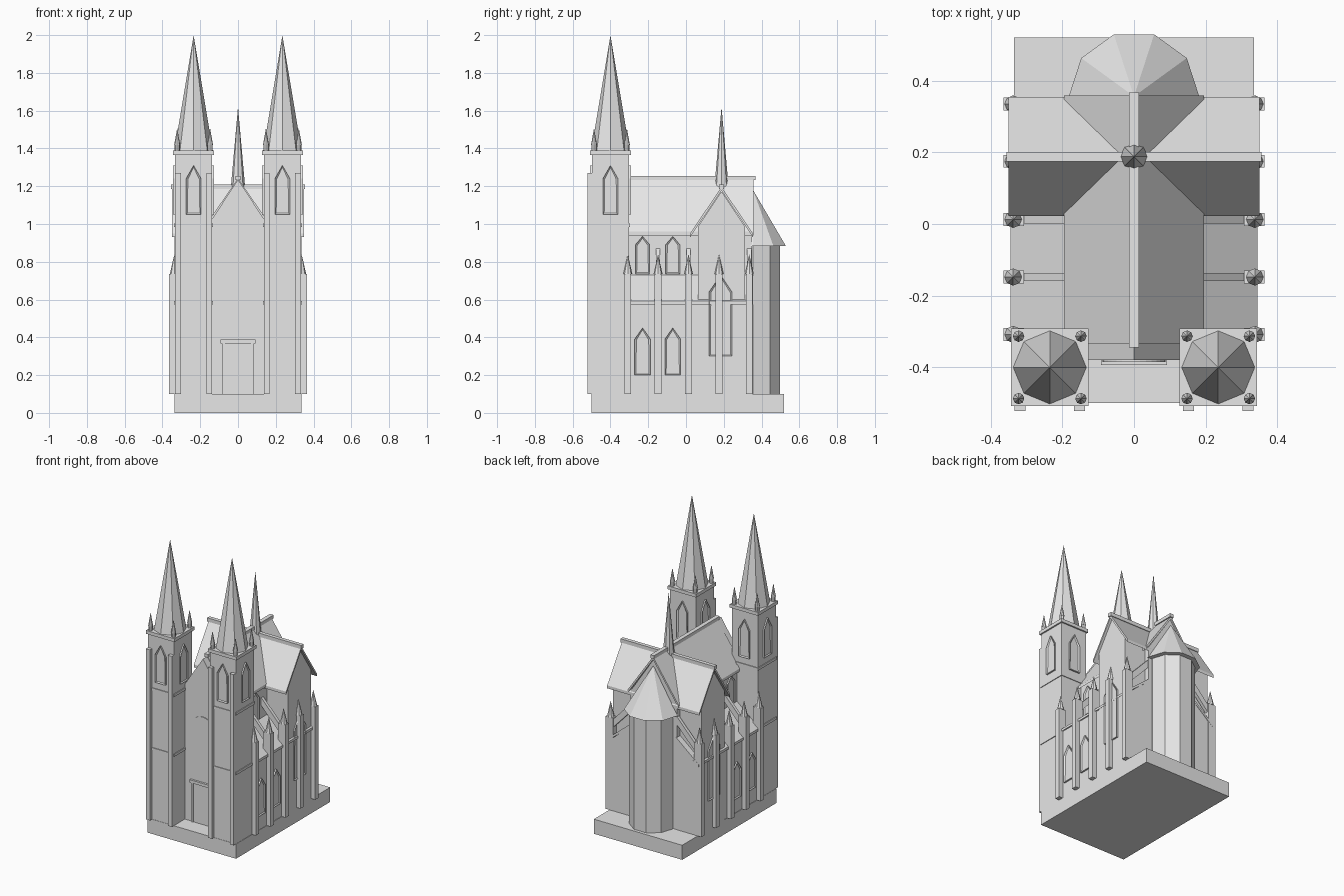
import bpy, bmesh, math
from mathutils import Vector

if "Cube" in bpy.data.objects:
    bpy.data.objects.remove(bpy.data.objects["Cube"])

stone = bpy.data.materials.new("pale_grey_stone")
stone.use_nodes = True
colour = (0.8, 0.8, 0.8, 1)
stone.diffuse_color = colour
stone.node_tree.nodes["Principled BSDF"].inputs["Base Color"].default_value = colour


def finish(name, bm):
    bmesh.ops.recalc_face_normals(bm, faces=bm.faces)
    mesh = bpy.data.meshes.new(name)
    bm.to_mesh(mesh)
    bm.free()
    mesh.materials.append(stone)
    obj = bpy.data.objects.new(name, mesh)
    bpy.context.collection.objects.link(obj)
    return obj


def box(name, x, y, z):
    """Box from (low, high) pairs."""
    bm = bmesh.new()
    bmesh.ops.create_cube(bm, size=1)
    for v in bm.verts:
        v.co = Vector([(a + b) / 2 + c * (b - a) for (a, b), c in zip((x, y, z), v.co)])
    return finish(name, bm)


def prism(name, profile, axis, lo, hi, inset=0):
    """Extrude a (side, height) profile along x or y, optionally with recessed ends."""
    bm = bmesh.new()

    def place(u, z, d):
        return bm.verts.new((d, u, z) if axis == "x" else (u, d, z))
    a = [place(u, z, lo) for u, z in profile]
    b = [place(u, z, hi) for u, z in profile]
    n = len(profile)
    ends = [bm.faces.new(a), bm.faces.new(b[::-1])]
    for i in range(n):
        j = (i + 1) % n
        bm.faces.new((a[i], b[i], b[j], a[j]))
    bmesh.ops.recalc_face_normals(bm, faces=bm.faces)
    if inset:
        for f in ends:
            bmesh.ops.inset_region(bm, faces=[f], thickness=inset, depth=-0.006)
    return finish(name, bm)


def spire(name, x, y, z, r, height, sides=8, r_top=0, turn=0):
    bm = bmesh.new()
    bmesh.ops.create_cone(bm, cap_ends=True, segments=sides, radius1=r, radius2=r_top, depth=height)
    bmesh.ops.remove_doubles(bm, verts=bm.verts, dist=1e-5)
    # put a corner on the +x axis, then turn
    first = max(bm.verts, key=lambda v: v.co.xy.length).co
    spin = turn - math.atan2(first.y, first.x)
    c, s = math.cos(spin), math.sin(spin)
    for v in bm.verts:
        px, py, pz = v.co
        v.co = (px * c - py * s + x, px * s + py * c + y, pz + z + height / 2)
    return finish(name, bm)


def lancet(name, axis, centre, width, z0, spring, top, lo, hi):
    w = width / 2
    pts = [(centre - w, z0), (centre + w, z0), (centre + w, spring), (centre, top), (centre - w, spring)]
    return prism(name, pts, axis, lo, hi, inset=0.01)


def gable(name, axis, centre, half, z0, shoulder, apex, lo, hi):
    pts = [(centre - half, z0), (centre + half, z0), (centre + half, shoulder),
           (centre, apex), (centre - half, shoulder)]
    return prism(name, pts, axis, lo, hi)


def roof(name, axis, centre, half, eave, ridge, lo, hi, t=0.02):
    pts = [(centre - half, eave), (centre, ridge), (centre + half, eave),
           (centre + half, eave - t), (centre, ridge - t), (centre - half, eave - t)]
    return prism(name, pts, axis, lo, hi)


# Plinth
box("plinth", (-0.335, 0.335), (-0.5, 0.52), (0, 0.1))

# Nave and its roof
gable("nave", "y", 0, 0.175, 0.1, 0.96, 1.22, -0.34, 0.35)
roof("nave_roof", "y", 0, 0.195, 0.96, 1.242, -0.335, 0.358)
box("nave_ridge", (-0.014, 0.014), (-0.345, 0.367), (1.232, 1.255))

# Front wall with portal and round window
gable("front_wall", "y", 0, 0.145, 0.1, 1.015, 1.235, -0.38, -0.33)
box("portal_lintel", (-0.092, 0.092), (-0.394, -0.37), (0.368, 0.388))
for s in (-1, 1):
    box("portal_jamb", sorted((s * 0.085, s * 0.07)), (-0.389, -0.37), (0.1, 0.37))
box("portal_door", (-0.07, 0.07), (-0.383, -0.37), (0.1, 0.37))
ring = [(0.088 * math.cos(k * math.tau / 32), 0.75 + 0.088 * math.sin(k * math.tau / 32)) for k in range(32)]
prism("round_window", ring, "y", -0.385, -0.37)

# Transept, running across the nave
ty = 0.188
gable("transept", "x", ty, 0.125, 0.1, 0.985, 1.172, -0.335, 0.335)
roof("transept_roof", "x", ty, 0.166, 0.95, 1.197, -0.35, 0.35)
box("transept_ridge", (-0.356, 0.356), (ty - 0.013, ty + 0.013), (1.185, 1.21))

# Crossing spire
spire("crossing_spire", 0, ty, 1.17, 0.04, 0.45)

# Apse
spire("apse_wall", 0, 0.356, 0.1, 0.15, 0.79, 10, 0.15)
spire("apse_roof", 0, 0.356, 0.883, 0.182, 0.295, 10)

piers = [-0.308, -0.148, 0.013, 0.175, 0.335]
for s in (-1, 1):
    def span(a, b):
        return sorted((s * a, s * b))

    # Aisle with lean-to roof and cornice
    aisle = [(0.17, 0.1), (0.332, 0.1), (0.332, 0.58), (0.17, 0.72)]
    prism("aisle", [(s * x, z) for x, z in aisle], "y", -0.31, 0.352)
    slab = [(0.17, 0.735), (0.344, 0.592), (0.344, 0.575), (0.17, 0.715)]
    prism("aisle_roof", [(s * x, z) for x, z in slab], "y", -0.31, 0.354)

    # Aisle and clerestory windows
    for y in (-0.23, -0.07):
        lancet("aisle_window", "x", y, 0.084, 0.2, 0.39, 0.45, *span(0.32, 0.342))
        lancet("clerestory_window", "x", y, 0.076, 0.735, 0.89, 0.935, *span(0.165, 0.185))
    lancet("transept_window", "x", 0.183, 0.122, 0.3, 0.64, 0.73, *span(0.325, 0.345))

    # Piers with pinnacles
    for y in piers:
        box("pier", span(0.307, 0.364), (y - 0.018, y + 0.018), (0.1, 0.735))
        spire("pier_pinnacle", s * 0.337, y, 0.735, 0.024, 0.105)

    # Flying buttresses
    arm = [(0.325, 0.655), (0.325, 0.71), (0.17, 0.875), (0.17, 0.82)]
    for y in (piers[1], piers[2], piers[4]):
        prism("flying_buttress", [(s * x, z) for x, z in arm], "y", y - 0.011, y + 0.011)

    # Tower with string courses and cornice
    cx, cy = s * 0.235, -0.4

    def square(name, half, z0, z1):
        box(name, (cx - half, cx + half), (cy - half, cy + half), (z0, z1))
    square("tower", 0.098, 0.1, 1.37)
    square("tower_band_low", 0.103, 0.575, 0.593)
    square("tower_band_high", 0.103, 0.985, 1.003)
    square("tower_cornice", 0.108, 1.365, 1.388)
    spire("tower_spire", cx, cy, 1.388, 0.102, 0.612)

    # Front buttresses, corner pinnacles and belfry windows
    for k in (-1, 1):
        bx = cx + k * 0.083
        box("tower_buttress", (bx - 0.015, bx + 0.015), (-0.522, -0.48), (0.1, 1.27))
        for j in (-1, 1):
            spire("corner_pinnacle", cx + k * 0.087, cy + j * 0.087, 1.388, 0.014, 0.03, 8, 0.014)
            spire("corner_pinnacle_tip", cx + k * 0.087, cy + j * 0.087, 1.418, 0.016, 0.09)
        lancet("belfry_window", "y", cx, 0.08, 1.05, 1.24, 1.31, *sorted((cy + k * 0.09, cy + k * 0.108)))
        lancet("belfry_side_window", "x", cy, 0.08, 1.05, 1.24, 1.31, *sorted((cx + k * 0.09, cx + k * 0.108)))
